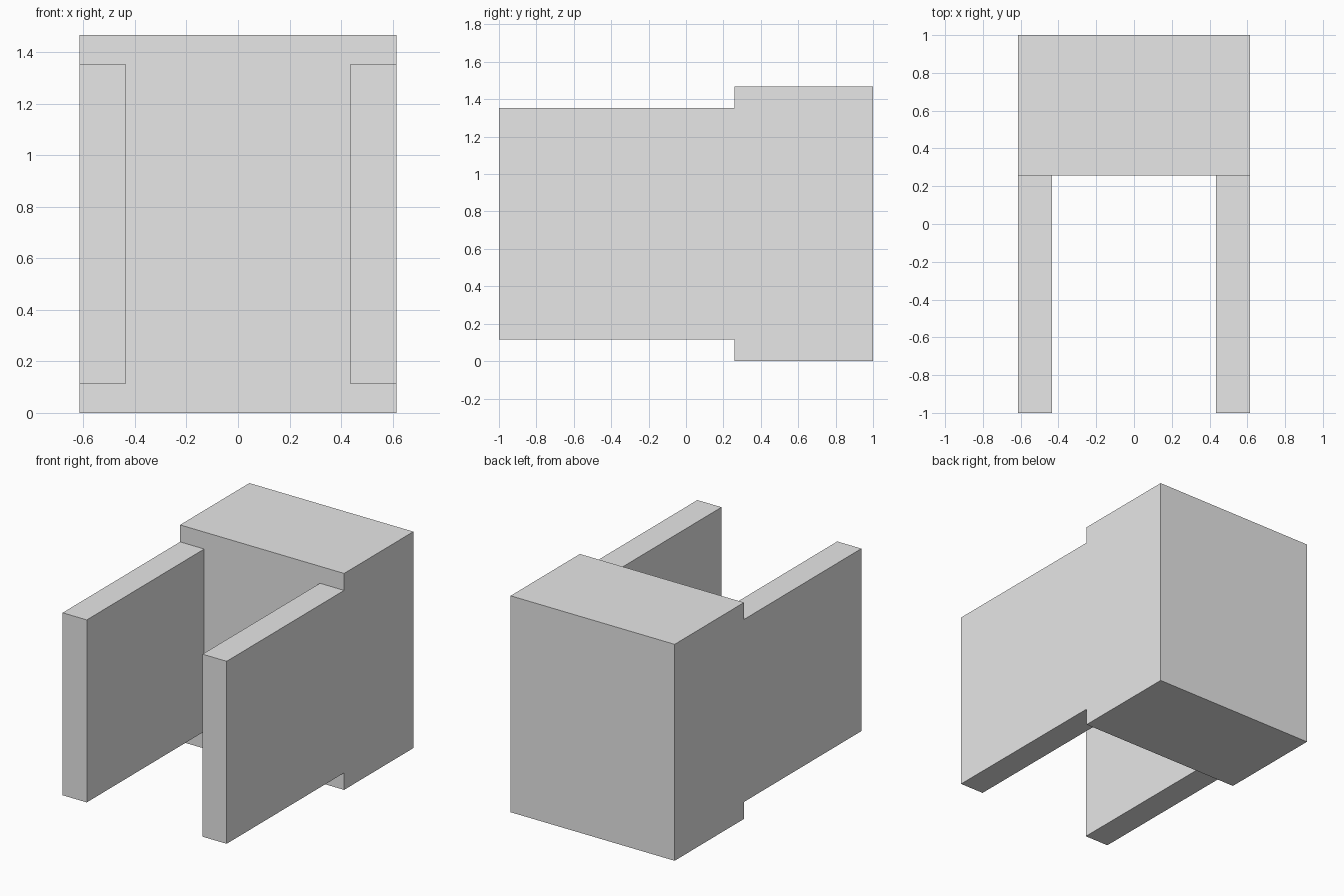
import bpy
import bmesh
from mathutils import Vector

cube = bpy.data.objects.get("Cube")
if cube:
    bpy.data.objects.remove(cube, do_unlink=True)

# Single plain grey
grey = bpy.data.materials.new("light_grey")
grey.use_nodes = True
colour = (0.8, 0.8, 0.8, 1.0)
grey.diffuse_color = colour
grey.node_tree.nodes["Principled BSDF"].inputs["Base Color"].default_value = colour


def box(name, low, high):
    """Add a flat-faced box spanning two opposite corners."""
    low, high = Vector(low), Vector(high)
    bm = bmesh.new()
    bmesh.ops.create_cube(bm, size=1)
    bmesh.ops.scale(bm, vec=high - low, verts=bm.verts)
    bmesh.ops.translate(bm, vec=(low + high) / 2, verts=bm.verts)
    mesh = bpy.data.meshes.new(name)
    bm.to_mesh(mesh)
    bm.free()
    mesh.materials.append(grey)
    obj = bpy.data.objects.new(name, mesh)
    bpy.context.collection.objects.link(obj)
    return obj


half_width, inner = 0.615, 0.434
height, step = 1.467, 0.115
block_front = 0.258

# Solid block at the back
box("back_block", (-half_width, block_front, 0), (half_width, 1, height))

# Two upright side plates reaching forward, set in from top and bottom
box("left_plate", (inner, -1, step), (half_width, block_front, height - step))
box("right_plate", (-half_width, -1, step), (-inner, block_front, height - step))
